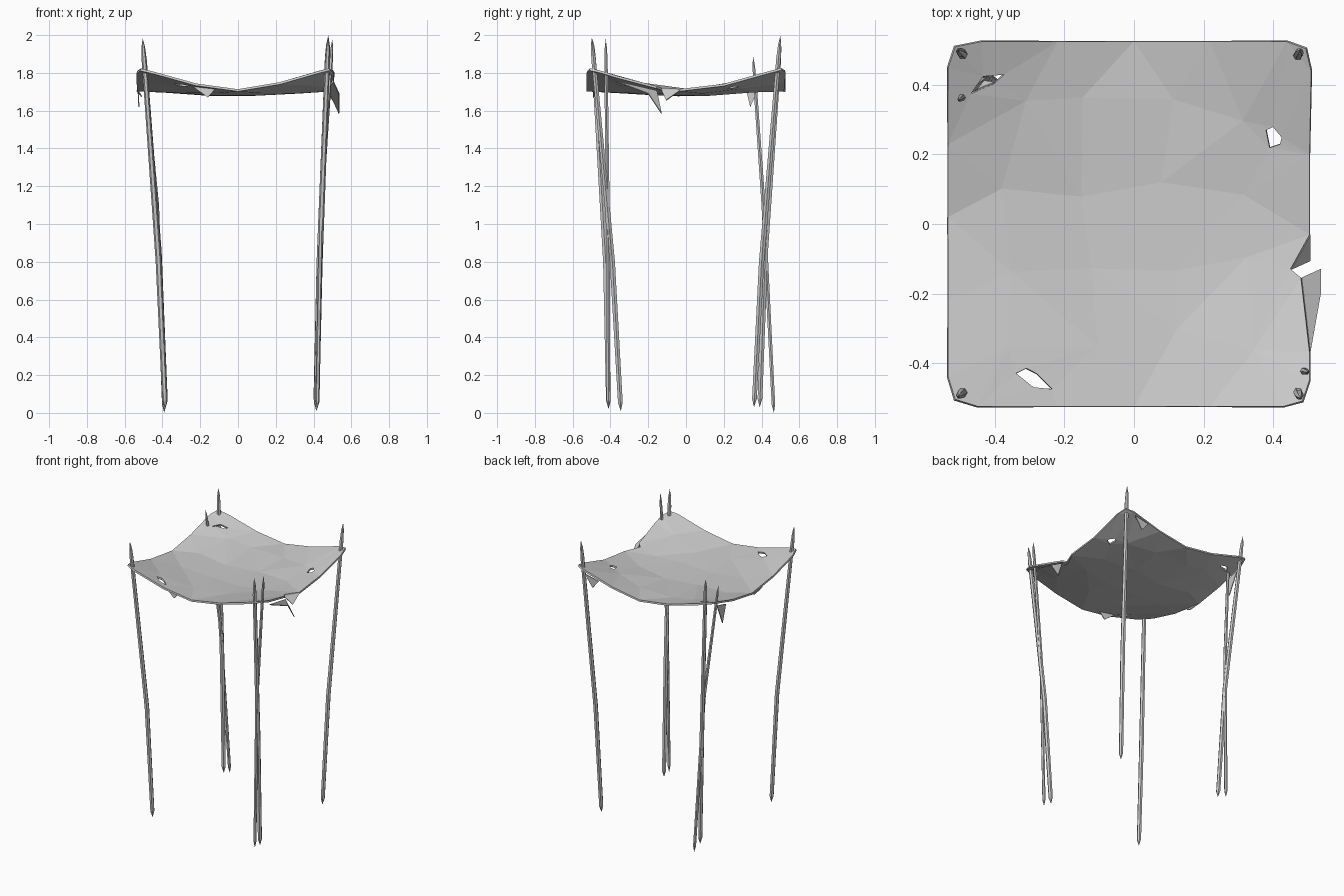
import bpy, bmesh, random
from math import cos, sin, pi
from mathutils import Vector
from mathutils.geometry import delaunay_2d_cdt

if "Cube" in bpy.data.objects:
    bpy.data.objects.remove(bpy.data.objects["Cube"])

random.seed(4)


def make_object(name, verts, faces, thickness=0):
    mesh = bpy.data.meshes.new(name)
    mesh.from_pydata(verts, [], faces)
    bm = bmesh.new()
    bm.from_mesh(mesh)
    bmesh.ops.recalc_face_normals(bm, faces=bm.faces)
    bm.to_mesh(mesh)
    bm.free()
    ob = bpy.data.objects.new(name, mesh)
    bpy.context.collection.objects.link(ob)
    if thickness:
        mod = ob.modifiers.new("thickness", 'SOLIDIFY')
        mod.thickness = thickness
        mod.offset = 0
    return ob


def pole(name, top, mid, bottom, radius, sides=6):
    """Slightly bent stick, sharpened at both ends."""
    a, m, b = Vector(bottom), Vector(mid), Vector(top)
    up, down = (b - m).normalized(), (a - m).normalized()
    rings = [(a - down * 0.045, 0.9), (m, 1.0), (b - up * 0.12, 0.85), (b - up * 0.05, 0.6)]
    verts = [c + Vector((cos(2 * pi * i / sides), sin(2 * pi * i / sides), 0)) * radius * s
             for c, s in rings for i in range(sides)]
    faces = [(r * sides + i, r * sides + (i + 1) % sides,
              (r + 1) * sides + (i + 1) % sides, (r + 1) * sides + i)
             for r in range(len(rings) - 1) for i in range(sides)]
    n, last = len(verts), (len(rings) - 1) * sides
    verts += [a, b]
    for i in range(sides):
        j = (i + 1) % sides
        faces += [(n, j, i), (n + 1, last + i, last + j)]
    make_object(name, verts, faces)


# Four corner poles and two thinner spare poles
pole("front_left_pole", (-0.505, -0.495, 1.985), (-0.42, -0.425, 0.8), (-0.385, -0.41, 0.02), 0.016)
pole("front_right_pole", (0.478, -0.5, 1.985), (0.432, -0.39, 0.8), (0.415, -0.345, 0.01), 0.016)
pole("back_left_pole", (-0.505, 0.5, 1.985), (-0.42, 0.42, 0.85), (-0.385, 0.39, 0.03), 0.016)
pole("back_right_pole", (0.478, 0.5, 2.0), (0.432, 0.4, 0.8), (0.413, 0.36, 0.03), 0.016)
pole("front_right_thin_pole", (0.5, -0.425, 1.98), (0.44, -0.415, 1.1), (0.42, -0.41, 0.02), 0.012)
pole("back_left_thin_pole", (-0.505, 0.355, 1.89), (-0.43, 0.41, 1.1), (-0.39, 0.465, 0.0), 0.012)


# Sagging torn cloth: outline and tears, triangulated and lifted
def height(x, y):
    u, v = abs(x + 0.015) / 0.52, abs(y) / 0.525
    return 1.681 + 0.026 * (u * u + v * v) + 0.098 * (u * v) ** 1.4


def inside(p, poly):
    hit = False
    for (x1, y1), (x2, y2) in zip(poly, poly[1:] + poly[:1]):
        if (y1 > p[1]) != (y2 > p[1]) and p[0] < (x2 - x1) * (p[1] - y1) / (y2 - y1) + x1:
            hit = not hit
    return hit


outline = [(-0.45, -0.525), (-0.22, -0.525), (0, -0.525), (0.22, -0.525), (0.43, -0.525),
           (0.485, -0.51), (0.505, -0.45), (0.505, -0.37), (0.48, -0.155), (0.45, -0.13),
           (0.505, -0.03), (0.505, 0.2), (0.51, 0.44), (0.495, 0.505), (0.44, 0.525),
           (0.22, 0.525), (0, 0.525), (-0.22, 0.525), (-0.44, 0.525), (-0.515, 0.51),
           (-0.535, 0.45), (-0.535, 0.23), (-0.535, 0.02),
           (-0.535, -0.22), (-0.535, -0.44), (-0.515, -0.505)]
tears = [[(-0.34, -0.43), (-0.31, -0.415), (-0.28, -0.43), (-0.235, -0.475), (-0.29, -0.47)],
         [(0.38, 0.27), (0.4, 0.28), (0.425, 0.25), (0.42, 0.23), (0.39, 0.22)],
         [(-0.47, 0.375), (-0.435, 0.425), (-0.375, 0.43), (-0.4, 0.405)]]
pts, edges = [], []
for loop in [outline] + tears:
    s, n = len(pts), len(loop)
    pts += [Vector(p) for p in loop]
    edges += [(s + i, s + (i + 1) % n) for i in range(n)]
for i in range(4):
    for j in range(4):
        pts.append(Vector((-0.345 + 0.22 * i + random.uniform(-0.04, 0.04),
                           -0.33 + 0.22 * j + random.uniform(-0.04, 0.04))))
flat, _, tris = delaunay_2d_cdt(pts, edges, [], 0, 1e-5)[:3]
keep = []
for t in tris:
    c = sum((flat[i] for i in t), Vector((0, 0))) / 3
    if inside(c, outline) and not any(inside(c, h) for h in tears):
        keep.append(tuple(t))
make_object("cloth_canopy", [(p.x, p.y, height(p.x, p.y)) for p in flat], keep, 0.012)

# Torn flaps hanging from the rips
flaps = {
    "right_edge_flap": [(0.505, -0.37, 1.755), (0.48, -0.155, 1.705), (0.535, -0.13, 1.585), (0.535, -0.2, 1.69)],
    "right_small_flap": [(0.505, -0.03, 1.707), (0.45, -0.13, 1.71), (0.505, -0.105, 1.655)],
    "left_edge_flap": [(-0.53, 0.41, 1.77), (-0.53, 0.31, 1.745), (-0.525, 0.34, 1.62)],
    "left_small_flap": [(-0.535, 0.02, 1.705), (-0.532, -0.1, 1.71), (-0.51, -0.04, 1.675)],
    "front_tear_flap": [(-0.25, -0.475, 1.735), (-0.12, -0.49, 1.715), (-0.16, -0.49, 1.67)],
    "back_edge_flap": [(0.43, 0.523, 1.785), (0.32, 0.523, 1.76), (0.37, 0.52, 1.70)],
    "back_tear_flap": [(-0.45, 0.385, 1.77), (-0.4, 0.405, 1.76), (-0.43, 0.41, 1.74)],
}
for name, corners in flaps.items():
    make_object(name, corners, [tuple(range(len(corners)))], 0.006)
